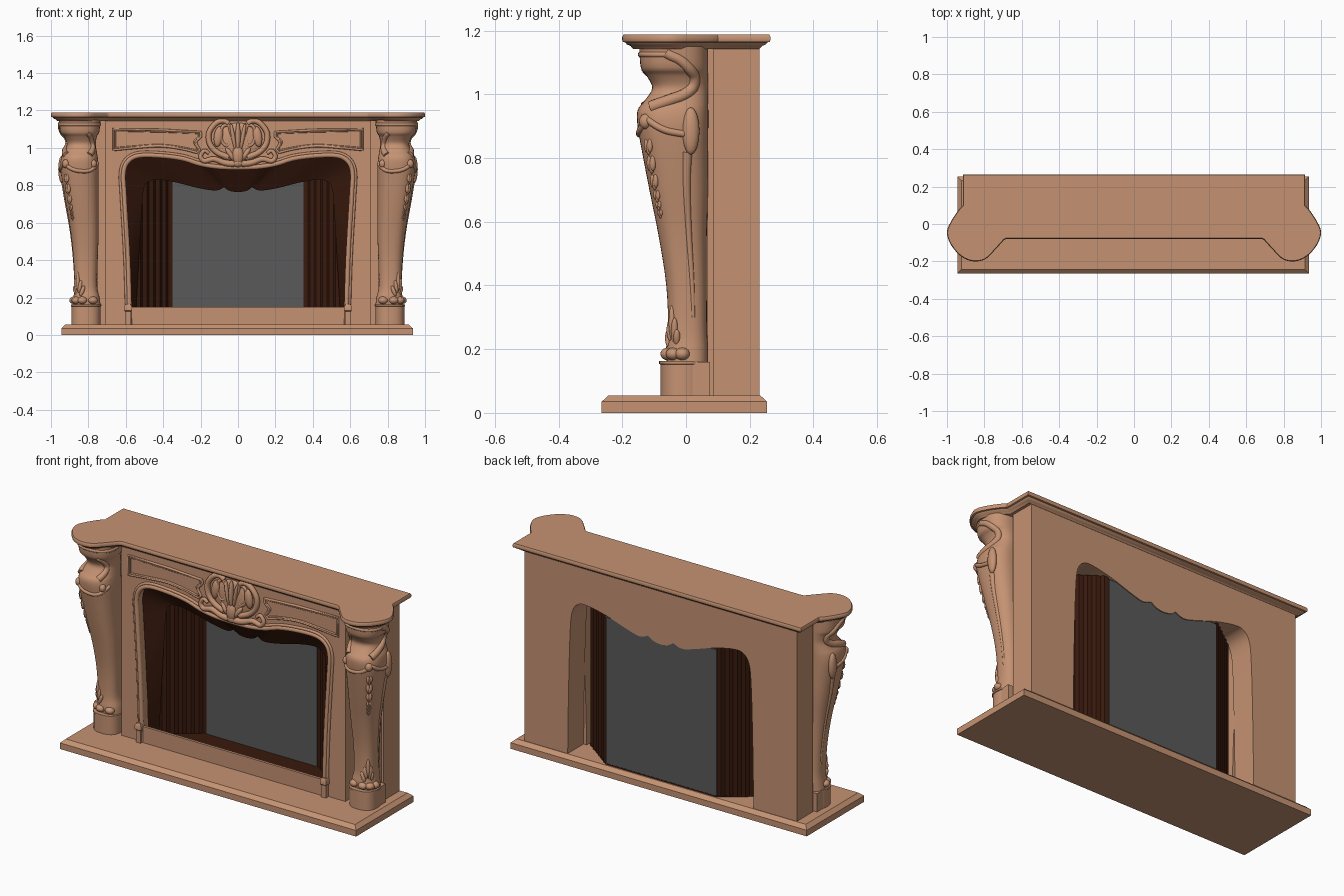
import bpy, bmesh, math
from mathutils import Vector, Matrix

if "Cube" in bpy.data.objects:
    bpy.data.objects.remove(bpy.data.objects["Cube"])

def material(name, c):
    m = bpy.data.materials.new(name)
    m.diffuse_color = (*c, 1)
    m.use_nodes = True
    m.node_tree.nodes["Principled BSDF"].inputs["Base Color"].default_value = m.diffuse_color
    return m

STONE = material("warm_stone", (0.56, 0.29, 0.17))
BROWN = material("dark_brown", (0.04, 0.01, 0.004))
GREY = material("dark_grey", (0.1, 0.1, 0.1))

def finish(name, bm, mat=STONE):
    bmesh.ops.recalc_face_normals(bm, faces=bm.faces[:])
    me = bpy.data.meshes.new(name)
    bm.to_mesh(me)
    bm.free()
    me.materials.append(mat)
    ob = bpy.data.objects.new(name, me)
    bpy.context.collection.objects.link(ob)
    return ob

def smooth(pts, n=5):
    """Catmull-Rom through points of any dimension."""
    P = [Vector(p) for p in pts]
    P = [P[0]] + P + [P[-1]]
    out = []
    for a, b, c, d in zip(P, P[1:], P[2:], P[3:]):
        for i in range(n):
            t = i / n
            out.append(0.5 * (2*b + (c-a)*t + (2*a-5*b+4*c-d)*t*t + (3*b-a-3*c+d)*t**3))
    return out + [P[-2]]

def mirrored(half):
    return half + [Vector((-p[0], *p[1:])) for p in half[-2::-1]]

def loft(name, rings, mat=STONE, closed=True, caps=True):
    bm = bmesh.new()
    V = [[bm.verts.new(p) for p in r] for r in rings]
    n = len(V[0])
    for a, b in zip(V, V[1:]):
        for i in range(n if closed else n - 1):
            j = (i + 1) % n
            bm.faces.new((a[i], a[j], b[j], b[i]))
    if caps:
        bm.faces.new(V[0][::-1])
        bm.faces.new(V[-1])
    return finish(name, bm, mat)

def prism(name, outline, y0, y1, mat=STONE):
    return loft(name, [[(p[0], y, p[1]) for p in outline] for y in (y0, y1)], mat)

def box(name, x0, x1, y0, y1, z0, z1, mat=STONE):
    return prism(name, [(x0, z0), (x1, z0), (x1, z1), (x0, z1)], y0, y1, mat)

def tubes(name, items, cyclic=False):
    """items: (points, start radius, end radius)"""
    cu = bpy.data.curves.new(name, 'CURVE')
    cu.dimensions, cu.bevel_depth, cu.bevel_resolution, cu.use_fill_caps = '3D', 1, 4, True
    for pts, r0, r1 in items:
        sp = cu.splines.new('POLY')
        sp.points.add(len(pts) - 1)
        sp.use_cyclic_u = cyclic
        for i, p in enumerate(pts):
            sp.points[i].co = (*p, 1)
            sp.points[i].radius = r0 + (r1 - r0) * i / (len(pts) - 1)
    tmp = bpy.data.objects.new("tmp", cu)
    bpy.context.collection.objects.link(tmp)
    me = bpy.data.meshes.new_from_object(tmp.evaluated_get(bpy.context.evaluated_depsgraph_get()))
    bpy.data.objects.remove(tmp)
    bm = bmesh.new()
    bm.from_mesh(me)
    return finish(name, bm)

def blobs(name, items):
    """items: (centre, radii, tilt in degrees about y)"""
    bm = bmesh.new()
    for c, r, tilt in items:
        M = Matrix.Translation(c) @ Matrix.Rotation(math.radians(tilt), 4, 'Y') @ Matrix.Diagonal((*r, 1))
        bmesh.ops.create_uvsphere(bm, u_segments=16, v_segments=10, radius=1, matrix=M)
    return finish(name, bm)

# hearth slab with chamfered top
loft("hearth_slab", [[(-.945+d, -.265+d, z), (.935-d, -.265+d, z), (.935-d, .255-d, z), (-.945+d, .255-d, z)]
                     for z, d in ((0, 0), (.035, 0), (.055, .022))])

# openings
front_open = mirrored(smooth([(.57, .055), (.58, .4), (.6, .75), (.605, .86), (.585, .92), (.53, .95),
                              (.42, .95), (.3, .935), (.2, .905), (.1, .89), (0, .887)]))
back_open = mirrored(smooth([(.59, .055), (.585, .4), (.575, .75), (.56, .88), (.52, .93), (.46, .935),
                             (.34, .91), (.2, .865), (.13, .85), (.08, .868)])[:-1]
                     + smooth([(.08, .868), (.045, .846), (0, .838)]))
lip_in = mirrored(smooth([(.55, .055), (.515, .65), (.505, .77), (.485, .815), (.43, .83), (.33, .815),
                          (.22, .787), (.12, .772), (.075, .79)])[:-1] + smooth([(.075, .79), (.045, .77), (0, .763)]))

def surround(name, w, hole, y0, y1):
    prism(name, [Vector(p) for p in ((-w, .055), (-w, 1.15), (w, 1.15), (w, .055))] + hole, y0, y1)

surround("front_surround", .71, front_open, -.04, .07)
surround("rear_body", .865, back_open, .085, .23)
surround("rear_body_step", .85, front_open, .068, .086)

# firebox: dark scalloped lip, pleated cheeks, screen, floor
loft("firebox_lip", [[(p[0], .0, p[1]) for p in front_open], [(p[0], .07, p[1]) for p in lip_in]],
     BROWN, closed=False, caps=False)
for s, side in ((1, "right"), (-1, "left")):
    plan = []
    for i in range(13):
        t = i / 12
        k = .006 * (i % 2)
        plan.append((s * (.35 + .205*t + k), .22 - .15*t + k))
    loft(side + "_pleated_cheek", [[(x, y, z) for x, y in plan] for z in (.057, .92)], BROWN, False, False)
box("fire_screen", -.35, .35, .215, .225, .06, .9, GREY)
loft("firebox_floor", [[(-.57, .0, z), (.57, .0, z), (.56, .07, z), (.35, .226, z), (-.35, .226, z), (-.56, .07, z)]
                       for z in (.055, .062)], BROWN)

# moulded trim around the opening
for nm, d, r, y in (("arch_trim_outer", .024, .008, -.042), ("arch_trim_inner", .008, .013, -.043)):
    path = []
    n = len(front_open)
    for i, p in enumerate(front_open):
        t = (front_open[min(i+1, n-1)] - front_open[max(i-1, 0)]).normalized()
        path.append((p[0] + t[1]*d, y, p[1] - t[0]*d))
    tubes(nm, [(path, r, r)])

# fender plate and posts
box("fender_plate", -.575, .575, -.05, -.035, .055, .148)
for s, side in ((1, "right"), (-1, "left")):
    loft(side + "_fender_post", [[(s*.588+a*w, -.05+b*w, z) for a, b in ((-1, -1), (1, -1), (1, 1), (-1, 1))]
         for z, w in ((.055, .015), (.125, .015), (.13, .02), (.152, .02), (.165, .012))])

# frieze panel frames
half = smooth([(.665, .99), (.56, 1.0), (.42, 1.01), (.3, .995), (.22, .975)]) + \
       smooth([(.205, .99), (.225, 1.03), (.2, 1.06), (.2, 1.085)]) + [Vector((.4, 1.095)), Vector((.665, 1.1))]
for s, side in ((1, "right"), (-1, "left")):
    for nm, k, r in (("outer", 1, .007), ("inner", .84, .005)):
        kx = 1 - (1-k) * .25
        tubes(f"{side}_frieze_frame_{nm}", [([(s*(.44+(p[0]-.44)*kx), -.041, 1.045+(p[1]-1.045)*k)
                                            for p in half], r, r)], cyclic=True)

# central cartouche: backing, stem, lobes and scrolls
petals, scrolls = [((0, -.04, 1.03), (.125, .022, .105), 0), ((0, -.06, 1.06), (.014, .018, .08), 0),
                   ((0, -.06, .96), (.03, .02, .05), 0), ((0, -.055, .92), (.03, .02, .024), 0)], []
for s in (1, -1):
    petals += [((s*.026, -.058, 1.06), (.011, .016, .075), s*10), ((s*.105, -.053, 1.06), (.024, .016, .055), s*-8),
               ((s*.04, -.053, .965), (.015, .018, .045), s*35), ((s*.08, -.05, .96), (.016, .018, .045), s*60)]
    for pts, r0, r1 in (
        ([(.05, 1.13), (.08, 1.145), (.12, 1.13), (.155, 1.08), (.15, 1.02), (.11, .975), (.05, .95)], .014, .016),
        ([(.015, 1.0), (.035, 1.07), (.05, 1.12), (.085, 1.11), (.09, 1.05), (.07, 1.015), (.045, 1.02), (.05, 1.045)], .01, .008),
        ([(.02, .915), (.07, .92), (.13, .94), (.18, .93), (.2, .955), (.18, .985), (.155, .97)], .018, .009),
        ([(.0, .93), (.025, .96), (.035, 1.0), (.02, 1.03)], .012, .006)):
        scrolls.append(([(s*p[0], -.053, p[1]) for p in smooth(pts)], r0, r1))
blobs("cartouche_lobes", petals)
tubes("cartouche_scrolls", scrolls)

# mantel shelf: moulded edge around a bulging outline
out = [Vector((.915, .265))] + smooth([(.915, .1), (.938, .075), (.975, .02), (1.0, -.04), (.985, -.1), (.94, -.16),
      (.89, -.192), (.84, -.2), (.79, -.185), (.74, -.135), (.695, -.085)], 4) + [Vector((.685, -.08))]
out = out + [Vector((-p[0], p[1])) for p in out[::-1]]

def inset(poly, d):
    res, n = [], len(poly)
    for i, p in enumerate(poly):
        a = (p - poly[i-1]).normalized()
        b = (poly[(i+1) % n] - p).normalized()
        m = Vector((a[1]+b[1], -a[0]-b[0])).normalized()
        res.append(p + m * d / max(.5, m.dot(Vector((a[1], -a[0])))))
    return res

loft("mantel_shelf", [[(p[0], p[1], z) for p in inset(out, d)] for z, d in
     ((1.143, .034), (1.152, .026), (1.157, .014), (1.163, .01), (1.165, .002), (1.17, 0), (1.18, 0), (1.188, .004))])

# carved columns: section limits (z, x0, x1, y0, y1)
SEC = smooth([(.16, .735, .885, -.06, .07), (.2, .74, .88, -.063, .07), (.26, .752, .875, -.056, .066),
              (.4, .75, .88, -.062, .065), (.55, .745, .895, -.085, .065), (.7, .745, .92, -.115, .07),
              (.82, .745, .94, -.138, .07), (.9, .745, .95, -.152, .07), (.95, .75, .945, -.152, .07),
              (.98, .755, .93, -.13, .07), (1.02, .76, .915, -.106, .07), (1.06, .755, .93, -.125, .07),
              (1.085, .742, .95, -.142, .07), (1.15, .735, .957, -.147, .07)], 4)

def ring_pt(q, deg, s, k=1.0, e=2.5):
    c, d = math.cos(math.radians(deg)), math.sin(math.radians(deg))
    f = lambda v: math.copysign(abs(v)**(2/e), v) * k
    return Vector((s*((q[1]+q[2])/2 + (q[2]-q[1])/2*f(c)), (q[3]+q[4])/2 + (q[4]-q[3])/2*f(d), q[0]))

def surf(z, deg, s, k=1.0):
    for a, b in zip(SEC, SEC[1:]):
        if z <= b[0]:
            return ring_pt(a.lerp(b, (z-a[0])/(b[0]-a[0])), deg, s, k)
    return ring_pt(SEC[-1], deg, s, k)

for s, side in ((1, "right"), (-1, "left")):
    loft(side + "_column", [[ring_pt(q, i*10, s) for i in range(36)] for q in SEC])
    loft(side + "_column_plinth", [[ring_pt((z, .735-d, .89+d, -.08-d, .06+d), i*10, s, 1, 2.4) for i in range(36)]
         for z, d in ((.055, 0), (.152, 0), (.154, .004), (.163, .004))])
    x0, x1 = sorted((s*.74, s*.885))
    box(side + "_plinth_back", x0, x1, .0, .075, .055, .16)
    # shoulder swag, neck band and side volutes
    ribs = [([surf(.92-.045*abs(math.sin(math.radians(t*1.5))), -160+t, s, .98) for t in range(0, 181, 5)], .011, .011)]
    ribs += [([surf(1.125, a, s, .97) for a in range(-180, 1, 10)], .009, .009)]
    ribs += [([surf(z, a, s, .93) for z, a in smooth(p)], r0, r1) for p, r0, r1 in (
        ([(1.13, -10), (1.1, 12), (1.06, 30), (1.02, 22), (.985, -5), (.96, -40)], .016, .02),
        ([(1.08, -110), (1.05, -130), (1.0, -140), (.96, -120)], .013, .018),
        ([(.3, 14), (.5, 12), (.7, 12), (.82, 18)], .006, .016))]
    tubes(side + "_column_scrolls", ribs)
    # flower drops, foot leaves and side bosses
    orn = [(surf(.885, 25, s), (.02, .027, .074), 0), (surf(.915, -48, s, .97), (.02, .02, .024), 0),
           (surf(.915, -135, s, .97), (.018, .018, .022), 0)]
    for z, w in ((.84, .014), (.785, .016), (.73, .014), (.685, .01), (.655, .008), (.63, .007)):
        for a in (-52, -47, -42):
            orn.append((surf(z - .008*(a == -47), a, s), (w*.6, w*.6, w*1.6), 0))
    for a in (-115, -75, -40, -10):
        orn.append((surf(.185, a, s, .93), (.026, .024, .02), 0))
    for da, z, h in ((-26, .235, .03), (-14, .26, .035), (0, .285, .055), (12, .255, .045), (22, .235, .028)):
        orn.append((surf(z, da-50, s, .98), (.011, .011, h), s*da*.8))
    blobs(side + "_column_ornament", orn)

# smooth shading with sharp edges kept
bpy.ops.object.select_all(action='SELECT')
bpy.context.view_layer.objects.active = bpy.data.objects["mantel_shelf"]
bpy.ops.object.shade_smooth_by_angle(angle=math.radians(38))
